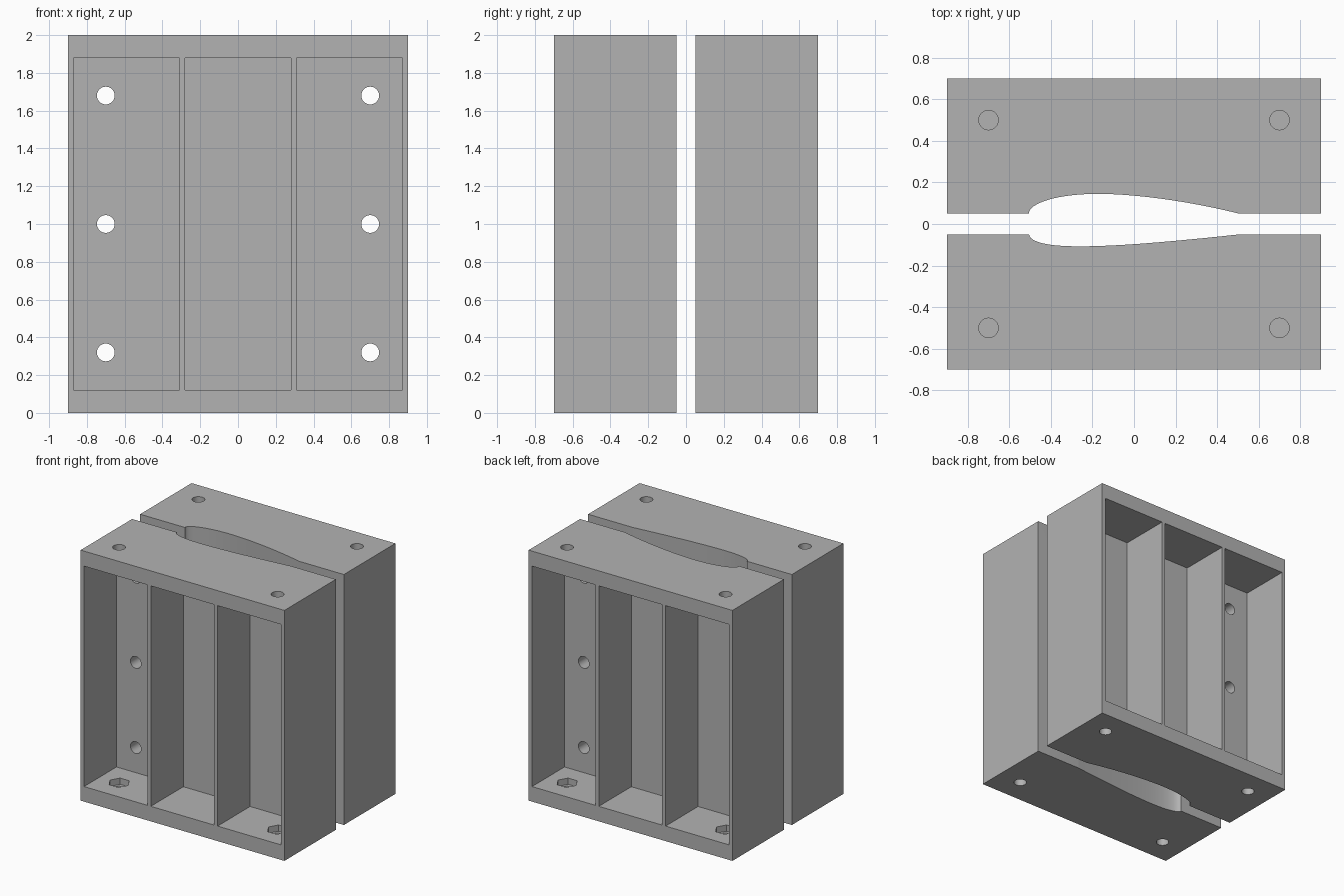
import bpy
import bmesh
from math import sqrt, atan, cos, sin, pi
from mathutils import Matrix, Vector

default = bpy.data.objects.get("Cube")
if default:
    bpy.data.objects.remove(default, do_unlink=True)

grey = bpy.data.materials.new("plain grey")
grey.use_nodes = True
grey.diffuse_color = (0.45, 0.45, 0.45, 1)
grey.node_tree.nodes["Principled BSDF"].inputs["Base Color"].default_value = grey.diffuse_color

HALF_W, DEPTH, HEIGHT, GAP = 0.9, 0.7, 2.0, 0.05
CHORD = 1.01
POCKET_FLOOR = 0.29
WALL_Z = 0.12


def make_object(name, bm):
    bmesh.ops.recalc_face_normals(bm, faces=bm.faces)
    mesh = bpy.data.meshes.new(name)
    bm.to_mesh(mesh)
    bm.free()
    mesh.materials.append(grey)
    obj = bpy.data.objects.new(name, mesh)
    bpy.context.collection.objects.link(obj)
    return obj


def prism(name, outline, height):
    """Extrude an xy outline upward from z = 0."""
    bm = bmesh.new()
    face = bm.faces.new([bm.verts.new((x, y, 0)) for x, y in outline])
    moved = bmesh.ops.extrude_face_region(bm, geom=[face])["geom"]
    bmesh.ops.translate(bm, vec=(0, 0, height),
                        verts=[v for v in moved if isinstance(v, bmesh.types.BMVert)])
    return make_object(name, bm)


def box(lo, hi):
    bm = bmesh.new()
    lo, hi = Vector(lo), Vector(hi)
    bmesh.ops.create_cube(bm, size=1, matrix=Matrix.Translation((lo + hi) / 2)
                          @ Matrix.Diagonal((*(hi - lo), 1)))
    return make_object("pocket_cutter", bm)


def rod(start, end, radius, sides=32):
    """Solid with a regular cross-section between two points."""
    bm = bmesh.new()
    start, end = Vector(start), Vector(end)
    axis = end - start
    turn = axis.to_track_quat("Z", "X").to_matrix().to_4x4()
    if sides == 6:
        turn = turn @ Matrix.Rotation(pi / 2, 4, "Z")
    bmesh.ops.create_cone(bm, cap_ends=True, segments=sides, radius1=radius, radius2=radius,
                          depth=axis.length, matrix=Matrix.Translation((start + end) / 2) @ turn)
    return make_object("hole_cutter", bm)


def cut(target, cutter):
    mod = target.modifiers.new("cut", "BOOLEAN")
    mod.operation, mod.solver, mod.object = "DIFFERENCE", "EXACT", cutter
    bpy.context.view_layer.objects.active = target
    bpy.ops.object.modifier_apply(modifier=mod.name)
    bpy.data.objects.remove(cutter, do_unlink=True)


def wing_curve(side, steps=40):
    """Cambered wing section, one side, from leading to trailing edge."""
    thick, camber, peak = 0.15, 0.02, 0.4
    points = []
    for i in range(steps + 1):
        t = (1 - cos(pi * i / steps)) / 2
        half = 5 * thick * (0.2969 * sqrt(t) - 0.126 * t - 0.3516 * t**2
                            + 0.2843 * t**3 - 0.1036 * t**4)
        span = peak if t < peak else 1 - peak
        mid = camber * (1 - ((t - peak) / span) ** 2)
        angle = atan(-2 * camber * (t - peak) / span**2)
        x = t - side * half * sin(angle)
        y = max(0, side * mid + half * cos(angle))
        points.append((-0.505 + CHORD * x, side * (GAP + CHORD * y)))
    return points


def mould_half(name, side):
    # Block with the wing-shaped channel along its inner face
    outline = [(-HALF_W, side * GAP), *wing_curve(side), (HALF_W, side * GAP),
               (HALF_W, side * DEPTH), (-HALF_W, side * DEPTH)]
    half = prism(name, outline, HEIGHT)

    # Three deep pockets separated by thin ribs
    for left, right in ((-0.87, -0.31), (-0.28, 0.28), (0.31, 0.87)):
        ys = sorted((side * POCKET_FLOOR, side * (DEPTH + 0.1)))
        cut(half, box((left, ys[0], WALL_Z), (right, ys[1], HEIGHT - WALL_Z)))

    for x in (-0.7, 0.7):
        # Clamp bolt holes through the inner wall
        for z in (0.32, 1.0, 1.68):
            cut(half, rod((x, 0, z), (x, side * 0.4, z), 0.047))
        # Blind top hole, through bottom hole and hexagonal nut seat
        y = side * 0.5
        cut(half, rod((x, y, HEIGHT - 0.08), (x, y, HEIGHT + 0.1), 0.047))
        cut(half, rod((x, y, -0.1), (x, y, WALL_Z + 0.1), 0.047))
        cut(half, rod((x, y, WALL_Z - 0.05), (x, y, WALL_Z + 0.1), 0.08, 6))

    bpy.ops.object.select_all(action="DESELECT")
    half.select_set(True)
    bpy.context.view_layer.objects.active = half
    bpy.ops.object.shade_smooth_by_angle(angle=pi / 6)


mould_half("front_mould_half", -1)
mould_half("back_mould_half", 1)
